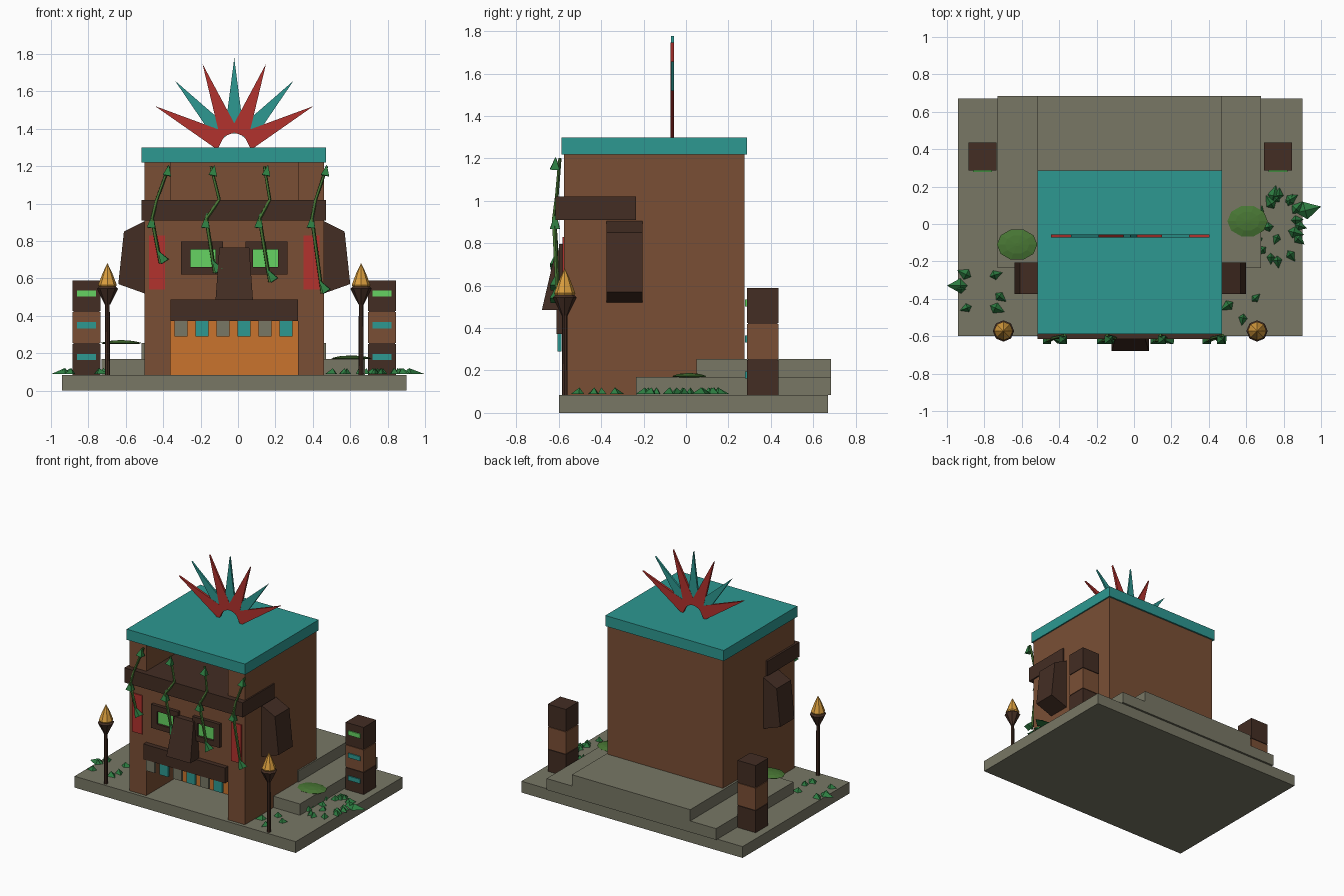
import bpy, bmesh, math, random
from mathutils import Vector

if "Cube" in bpy.data.objects:
    bpy.data.objects.remove(bpy.data.objects["Cube"])

random.seed(4)
CX = -0.02  # mirror line of the hut


def lin(c):
    c /= 255
    return c / 12.92 if c <= 0.04045 else ((c + 0.055) / 1.055) ** 2.4


def material(name, r, g, b):
    m = bpy.data.materials.new(name)
    m.diffuse_color = (lin(r), lin(g), lin(b), 1)
    m.use_nodes = True
    m.node_tree.nodes["Principled BSDF"].inputs["Base Color"].default_value = m.diffuse_color
    return m


BROWN = material("clay brown", 122, 79, 53)
DARK = material("dark wood", 67, 45, 35)
TEAL = material("teal paint", 45, 152, 145)
RED = material("red paint", 178, 50, 45)
STONE = material("grey stone", 120, 119, 101)
ORANGE = material("orange glow", 202, 116, 45)
LIME = material("lime glow", 102, 212, 98)
LEAF = material("leaf green", 45, 125, 65)
MOSS = material("moss green", 72, 118, 52)
GOLD = material("flame gold", 218, 158, 62)


def make(name, verts, faces, mat):
    bm = bmesh.new()
    vs = [bm.verts.new(v) for v in verts]
    for f in faces:
        bm.faces.new([vs[i] for i in f])
    bmesh.ops.recalc_face_normals(bm, faces=bm.faces)
    me = bpy.data.meshes.new(name)
    bm.to_mesh(me)
    bm.free()
    me.materials.append(mat)
    ob = bpy.data.objects.new(name, me)
    bpy.context.collection.objects.link(ob)
    return ob


def loft(name, a, b, mat):
    """Solid between two rings with the same number of points."""
    n = len(a)
    sides = [(i, (i + 1) % n, (i + 1) % n + n, i + n) for i in range(n)]
    return make(name, list(a) + list(b), sides + [tuple(range(n)), tuple(range(n, 2 * n))], mat)


def box(name, x0, x1, y0, y1, z0, z1, mat):
    ring = [(x0, y0), (x1, y0), (x1, y1), (x0, y1)]
    return loft(name, [(x, y, z0) for x, y in ring], [(x, y, z1) for x, y in ring], mat)


def slab(name, pts, y0, y1, mat):
    """Front outline in x, z pushed from y0 to y1."""
    return loft(name, [(x, y0, z) for x, z in pts], [(x, y1, z) for x, z in pts], mat)


def lathe(name, x, y, profile, mat, n=8, sx=1, sy=1):
    verts = [(x + r * sx * math.cos(2 * math.pi * i / n), y + r * sy * math.sin(2 * math.pi * i / n), z)
             for r, z in profile for i in range(n)]
    faces = [(k * n + i, k * n + (i + 1) % n, (k + 1) * n + (i + 1) % n, (k + 1) * n + i)
             for k in range(len(profile) - 1) for i in range(n)]
    faces += [tuple(range(n)), tuple(range(len(verts) - n, len(verts)))]
    return make(name, verts, faces, mat)


def rod(name, p, q, r0, r1, mat, n=5):
    p, q = Vector(p), Vector(q)
    d = (q - p).normalized()
    u = d.orthogonal().normalized()
    w = d.cross(u)
    ang = [2 * math.pi * i / n for i in range(n)]
    ring = lambda c, r: [c + u * r * math.cos(t) + w * r * math.sin(t) for t in ang]
    return loft(name, ring(p, r0), ring(q, r1), mat)


# Stone base and rear steps
box("base", -0.94, 0.90, -0.60, 0.67, 0, 0.085, STONE)
box("lower_step", -0.73, 0.68, -0.235, 0.685, 0.085, 0.17, STONE)
box("upper_step", -0.515, 0.47, 0.05, 0.685, 0.17, 0.255, STONE)

# Hut body with a mouth doorway and an open balcony
for s in (-1, 1):
    xs = sorted((CX + s * 0.34, CX + s * 0.48))
    box("side_wall", *xs, -0.575, 0.275, 0.085, 1.22, BROWN)
box("rear_body", -0.36, 0.32, -0.235, 0.275, 0.085, 1.22, BROWN)
box("face_wall", -0.36, 0.32, -0.575, -0.235, 0.375, 0.92, BROWN)
box("doorway_glow", -0.36, 0.32, -0.243, -0.235, 0.085, 0.375, ORANGE)
box("balcony", -0.515, 0.47, -0.615, -0.235, 0.91, 1.02, DARK)
box("roof", -0.515, 0.47, -0.587, 0.287, 1.22, 1.30, TEAL)

# Face: ears, eyes, cheek stripes
for s in (-1, 1):
    mx = lambda d: CX + s * d
    slab("ear", [(mx(0.48), 0.905), (mx(0.59), 0.85), (mx(0.62), 0.57), (mx(0.48), 0.52)],
         -0.375, -0.205, DARK)
    x0, x1 = sorted((mx(0.06), mx(0.285)))
    g0, g1 = sorted((mx(0.10), mx(0.235)))
    box("eye_frame_top", x0, x1, -0.6, -0.57, 0.755, 0.797, DARK)
    box("eye_frame_bottom", x0, x1, -0.6, -0.57, 0.62, 0.66, DARK)
    box("eye_frame_side", x0, g0, -0.6, -0.57, 0.66, 0.755, DARK)
    box("eye_frame_side", g1, x1, -0.6, -0.57, 0.66, 0.755, DARK)
    box("eye_glow", g0, g1, -0.584, -0.576, 0.66, 0.755, LIME)
    r0, r1 = sorted((mx(0.37), mx(0.455)))
    box("cheek_stripe", r0, r1, -0.583, -0.575, 0.54, 0.83, RED)

# Nose wedge, upper lip and teeth
loft("nose", [(-0.12, -0.68, 0.485), (0.08, -0.68, 0.485), (0.08, -0.57, 0.485), (-0.12, -0.57, 0.485)],
     [(-0.10, -0.615, 0.765), (0.06, -0.615, 0.765), (0.06, -0.57, 0.765), (-0.10, -0.57, 0.765)], DARK)
box("upper_lip", -0.36, 0.32, -0.61, -0.55, 0.372, 0.487, DARK)
for i in range(6):
    x = -0.34 + 0.1123 * i
    box("tooth", x, x + 0.07, -0.607, -0.587, 0.29, 0.375, TEAL if i % 2 else STONE)

# Fan crest of alternating rays
for i in range(7):
    a = math.radians(90 + 20.8 * (i - 3))
    d, p = Vector((math.cos(a), math.sin(a))), Vector((-math.sin(a), math.cos(a)))
    c = Vector((CX, 1.30))
    pts = [c + d * 0.075 + p * 0.052, c + d * 0.075 - p * 0.052, c + d * 0.478]
    off = 0.001 * (i % 2)
    slab("crest_ray", [tuple(v) for v in pts], -0.072 + off, -0.056 - off, TEAL if i % 2 else RED)

# Torches and carved posts on both sides
for s in (-1, 1):
    x = CX + s * 0.678
    lathe("torch_pole", x, -0.572, [(0.014, 0.085), (0.012, 0.48)], DARK)
    lathe("torch_bowl", x, -0.572, [(0.014, 0.46), (0.057, 0.545), (0.045, 0.557)], DARK)
    lathe("torch_flame", x, -0.572, [(0.04, 0.545), (0.05, 0.565), (0.025, 0.63), (0.001, 0.68)], GOLD)
    x = CX + s * 0.79
    for k in range(3):
        z = 0.09 + 0.17 * k
        box("post_block", x - 0.075, x + 0.075, 0.287, 0.436, z - 0.005, z + 0.16, BROWN if k == 1 else DARK)
        box("post_mark", x - 0.05, x + 0.05, 0.279, 0.287, z + 0.073, z + 0.106, LIME if k == 2 else TEAL)
    box("post_core", x - 0.07, x + 0.07, 0.292, 0.431, 0.085, 0.58, DARK)

# Flat mossy mounds
for x, y, z in ((-0.625, -0.11, 0.25), (0.607, 0.015, 0.168)):
    lathe("moss_mound", x, y, [(0.9, z), (1, z + 0.006), (0.6, z + 0.016), (0.1, z + 0.02)],
          MOSS, 10, 0.108, 0.085)


# Ground leaves: folded, pointed blades spreading from each clump
def leaf(x, y, a, size):
    d = Vector((math.cos(a), math.sin(a), 0))
    p = Vector((-d.y, d.x, 0))
    o = Vector((x, y, 0.088))
    up = Vector((0, 0, 1))
    v = [o, o + d * size * 0.35 + p * size * 0.36, o + d * size, o + d * size * 0.35 - p * size * 0.36,
         o + d * size * 0.35 + up * 0.032]
    make("ground_leaf", v, [(0, 1, 4), (1, 2, 4), (2, 3, 4), (3, 0, 4), (0, 3, 2, 1)], LEAF)


leaf(-0.89, -0.33, math.pi, 0.11)
leaf(0.87, 0.06, 0.25, 0.134)
for cx, cy, rx, ry, n in ((-0.82, -0.36, 0.08, 0.10, 6), (0.77, -0.02, 0.09, 0.15, 13),
                          (0.79, 0.03, 0.05, 0.09, 7), (0.58, -0.42, 0.05, 0.06, 4)):
    for i in range(n):
        a = 2 * math.pi * i / n + random.uniform(-0.2, 0.2)
        leaf(cx + rx * math.cos(a), cy + ry * math.sin(a), a + random.uniform(-0.7, 0.7),
             random.uniform(0.06, 0.09))

# Hanging vines: upper stem, lower stem, leaf at the joints and tip
for top, bend, hang, end, zend in ((-0.37, -0.435, -0.46, -0.415, 0.68), (-0.145, -0.10, -0.17, -0.125, 0.63),
                                   (0.14, 0.17, 0.115, 0.17, 0.58), (0.475, 0.415, 0.395, 0.45, 0.52)):
    rod("vine_upper", (top, -0.595, 1.20), (bend, -0.61, 1.02), 0.008, 0.009, MOSS)
    rod("vine_over_rail", (bend, -0.61, 1.02), (hang, -0.623, 0.92), 0.009, 0.009, MOSS)
    rod("vine_lower", (hang, -0.623, 0.92), (end, -0.605, zend), 0.011, 0.009, MOSS)
    lx = top + (0.01 if top in (-0.37, 0.475) else 0.03)
    for x, z, dx, dz in ((lx - 0.02, 1.15, 0.01, 0.055), (hang - 0.005, 0.87, 0.01, 0.08),
                         (end + 0.025, zend + 0.01, -0.04, 0.06)):
        rod("vine_leaf", (x, -0.618, z), (x + dx, -0.615, z + dz), 0.032, 0.002, LEAF, 4)
